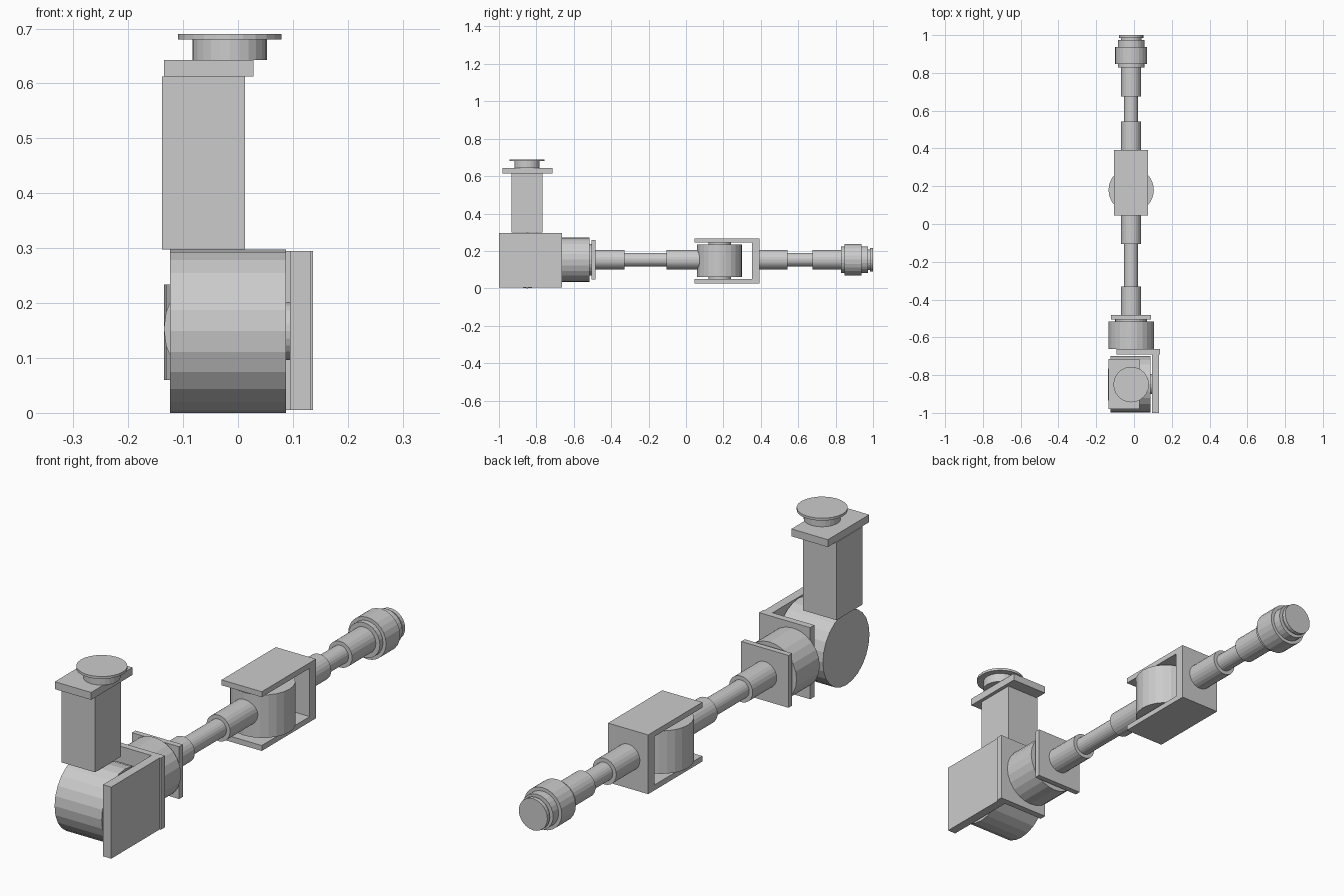
import bpy, bmesh
from math import pi
from mathutils import Matrix

if "Cube" in bpy.data.objects:
    bpy.data.objects.remove(bpy.data.objects["Cube"])

AX, AZ = -0.015, 0.153        # arm axis position in x and z
ROT = {'X': Matrix.Rotation(pi / 2, 4, 'Y'),
       'Y': Matrix.Rotation(-pi / 2, 4, 'X'),
       'Z': Matrix.Identity(4)}


def finish(name, bm):
    me = bpy.data.meshes.new(name)
    bm.to_mesh(me)
    bm.free()
    ob = bpy.data.objects.new(name, me)
    bpy.context.collection.objects.link(ob)
    return ob


def box(name, x, y, z):
    """Box from (min, max) ranges."""
    bm = bmesh.new()
    size = [r[1] - r[0] for r in (x, y, z)]
    mid = [(r[1] + r[0]) / 2 for r in (x, y, z)]
    bmesh.ops.create_cube(bm, size=1, matrix=Matrix.Translation(mid) @ Matrix.Diagonal((*size, 1)))
    return finish(name, bm)


def cyl(name, axis, a, b, r, centre, sides=24):
    """Cylinder from a to b along axis; centre gives the other two coordinates in order."""
    bm = bmesh.new()
    loc = list(centre)
    loc.insert('XYZ'.index(axis), (a + b) / 2)
    bmesh.ops.create_cone(bm, cap_ends=True, segments=sides, radius1=r, radius2=r,
                          depth=b - a, matrix=Matrix.Translation(loc) @ ROT[axis])
    return finish(name, bm)


def extrude(name, profile, axis, a, b):
    """Extrude a 2D profile along x (profile in y, z) or z (profile in x, y)."""
    bm = bmesh.new()
    pt = (lambda u, v, w: (w, u, v)) if axis == 'X' else (lambda u, v, w: (u, v, w))
    f = bm.faces.new([bm.verts.new(pt(u, v, a)) for u, v in profile])
    ext = bmesh.ops.extrude_face_region(bm, geom=[f])
    vs = [g for g in ext['geom'] if isinstance(g, bmesh.types.BMVert)]
    bmesh.ops.translate(bm, verts=vs, vec=pt(0, 0, b - a))
    bmesh.ops.recalc_face_normals(bm, faces=bm.faces)
    return finish(name, bm)


# Mounting flange, neck, plate and column
cyl('mount_flange', 'Z', 0.68, 0.69, 0.094, (AX, -0.85))
cyl('mount_neck', 'Z', 0.643, 0.68, 0.068, (AX, -0.85))
box('mount_plate', (-0.135, 0.028), (-0.98, -0.715), (0.613, 0.643))
box('column', (-0.138, 0.013), (-0.934, -0.766), (0.298, 0.613))

# Shoulder drum with its shaft and L-shaped bracket
cyl('shoulder_drum', 'X', -0.124, 0.087, 0.149, (-0.848, 0.149))
cyl('shoulder_shaft', 'X', 0.087, 0.095, 0.053, (-0.848, 0.149))
box('shoulder_side_plate', (0.095, 0.132), (-1.0, -0.69), (0.005, 0.295))
box('shoulder_back_plate', (-0.092, 0.137), (-0.69, -0.663), (0.005, 0.295))

# Roll joint and its square output plate
arm = (AX, AZ)
cyl('roll_drum', 'Y', -0.663, -0.515, 0.12, arm)
cyl('roll_spacer', 'Y', -0.515, -0.506, 0.085, arm)
box('roll_plate', (AX - 0.106, AX + 0.106), (-0.506, -0.483), (AZ - 0.106, AZ + 0.106))

# Arm tubes and wrist stack along y: name, start, end, radius
for name, a, b, r in [
        ('upper_sleeve', -0.483, -0.33, 0.053), ('upper_rod', -0.33, -0.105, 0.037),
        ('elbow_sleeve', -0.105, 0.075, 0.053), ('fore_sleeve', 0.392, 0.543, 0.053),
        ('fore_rod', 0.543, 0.676, 0.037), ('wrist_sleeve', 0.676, 0.828, 0.053),
        ('wrist_collar', 0.828, 0.848, 0.071), ('wrist_drum', 0.848, 0.938, 0.085),
        ('wrist_cap', 0.938, 0.973, 0.071), ('tool_neck', 0.973, 0.984, 0.055),
        ('tool_flange', 0.984, 1.0, 0.064)]:
    cyl(name, 'Y', a, b, r, arm)

# Elbow drum with shaft, held in a U-shaped yoke
Z = 0.147
cyl('elbow_drum', 'Z', Z - 0.087, Z + 0.087, 0.12, (AX, 0.18))
cyl('elbow_shaft', 'Z', Z - 0.098, Z + 0.098, 0.06, (AX, 0.18))
o, i = 0.12, 0.098
extrude('elbow_yoke', [(0.045, Z - o), (0.392, Z - o), (0.392, Z + o), (0.045, Z + o),
                       (0.045, Z + i), (0.352, Z + i), (0.352, Z - i), (0.045, Z - i)],
        'X', AX - 0.09, AX + 0.09)
